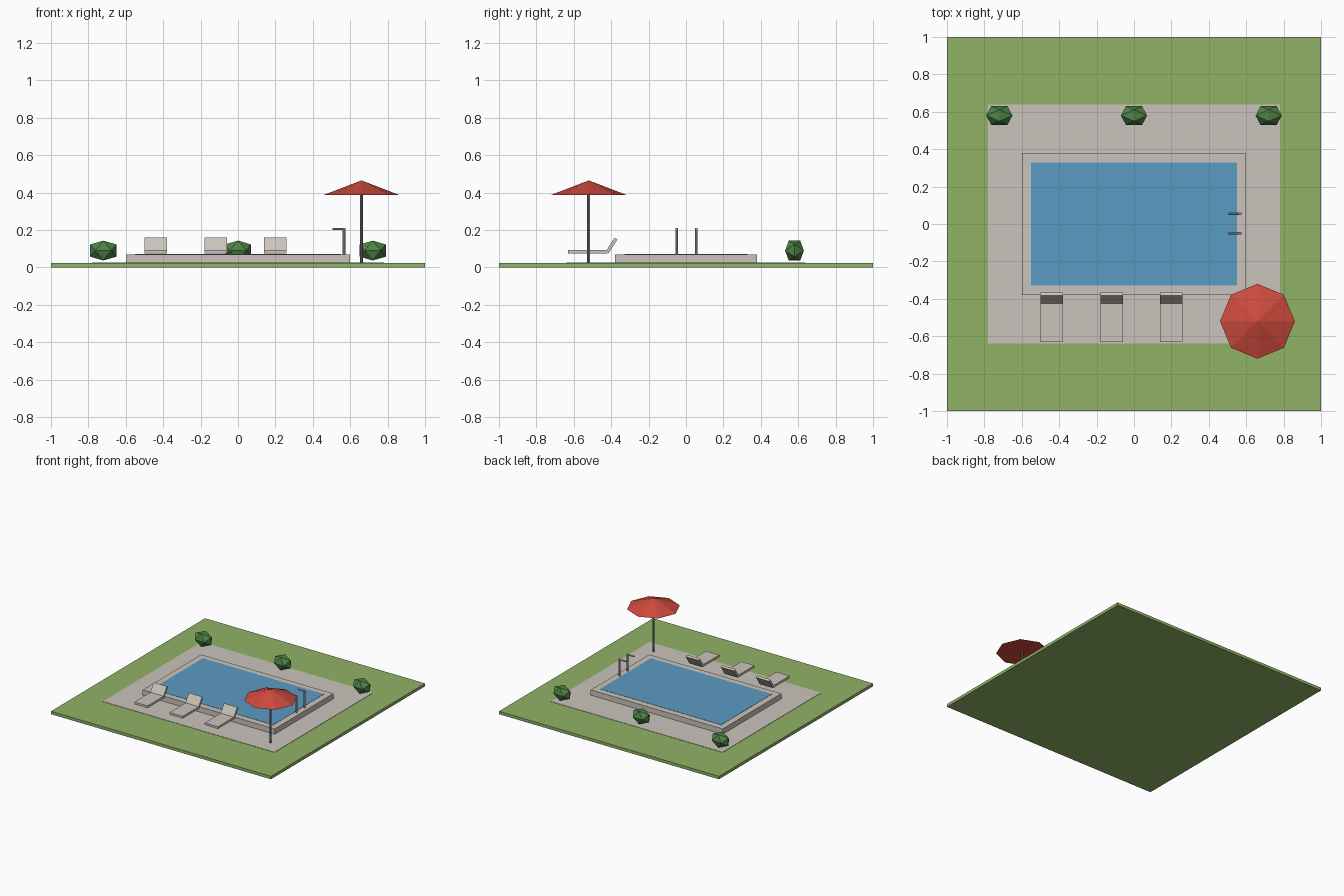
import bpy, bmesh, math
from mathutils import Matrix, Vector

if "Cube" in bpy.data.objects:
    bpy.data.objects.remove(bpy.data.objects["Cube"])


def material(name, r, g, b):
    """Flat colour given as sRGB 0-255, stored as linear."""
    lin = [(c / 255 / 12.92) if c < 11 else ((c / 255 + 0.055) / 1.055) ** 2.4 for c in (r, g, b)]
    m = bpy.data.materials.new(name)
    m.diffuse_color = (*lin, 1)
    m.use_nodes = True
    m.node_tree.nodes["Principled BSDF"].inputs["Base Color"].default_value = m.diffuse_color
    return m


GRASS = material("grass_green", 144, 178, 102)
STONE = material("pale_stone", 203, 196, 188)
WATER = material("water_blue", 91, 155, 196)
CANVAS = material("canvas_red", 206, 74, 62)
LEAF = material("leaf_green", 78, 130, 70)
POLE = material("pole_grey", 138, 130, 128)
METAL = material("rail_metal", 190, 182, 177)


def finish(bm, name, mat):
    bmesh.ops.recalc_face_normals(bm, faces=bm.faces)
    mesh = bpy.data.meshes.new(name)
    bm.to_mesh(mesh)
    bm.free()
    mesh.materials.append(mat)
    ob = bpy.data.objects.new(name, mesh)
    bpy.context.collection.objects.link(ob)
    return ob


def box(name, mat, center, size, tilt=0):
    bm = bmesh.new()
    m = Matrix.Translation(center) @ Matrix.Rotation(tilt, 4, 'X') @ Matrix.Diagonal((*size, 1))
    bmesh.ops.create_cube(bm, size=1, matrix=m)
    return finish(bm, name, mat)


def rod(name, mat, start, end, r1, r2, sides):
    """Capped cylinder or cone between two points."""
    a, b = Vector(start), Vector(end)
    d = b - a
    m = Matrix.Translation((a + b) / 2) @ d.to_track_quat('Z', 'Y').to_matrix().to_4x4()
    bm = bmesh.new()
    bmesh.ops.create_cone(bm, cap_ends=True, segments=sides, radius1=r1, radius2=r2,
                          depth=d.length, matrix=m)
    bmesh.ops.remove_doubles(bm, verts=bm.verts, dist=1e-5)
    return finish(bm, name, mat)


# Lawn and paved terrace
box("lawn", GRASS, (0, 0, 0.012), (2, 2, 0.024))
box("terrace", STONE, (0, 0, 0.024), (1.56, 1.28, 0.005))

# Raised pool with a thin sheet of water
box("pool_surround", STONE, (0, 0, 0.046), (1.2, 0.76, 0.048))
box("water", WATER, (0, 0, 0.070), (1.1, 0.66, 0.004))

# Pool handrails
for i, y in enumerate((-0.05, 0.055)):
    rod(f"rail_post_{i}", METAL, (0.567, y, 0.06), (0.567, y, 0.21), 0.007, 0.007, 8)
    rod(f"rail_arm_{i}", METAL, (0.505, y, 0.205), (0.574, y, 0.205), 0.006, 0.006, 8)

# Loungers with tilted backrests
for i, x in enumerate((-0.44, -0.12, 0.20)):
    box(f"lounger_seat_{i}", STONE, (x, -0.526, 0.084), (0.12, 0.212, 0.018))
    box(f"lounger_back_{i}", STONE, (x, -0.398, 0.117), (0.12, 0.088, 0.018), math.radians(57))

# Parasol
rod("parasol_pole", POLE, (0.66, -0.52, 0.022), (0.66, -0.52, 0.40), 0.008, 0.008, 8)
rod("parasol_canopy", CANVAS, (0.66, -0.52, 0.388), (0.66, -0.52, 0.465), 0.2, 0, 8)

# Twenty-sided bushes
PHI = (1 + math.sqrt(5)) / 2
for i, x in enumerate((-0.72, 0, 0.72)):
    bm = bmesh.new()
    for s in (-1, 1):
        for t in (-PHI, PHI):
            for p in ((t, 0, s), (s, t, 0), (0, s, t)):
                bm.verts.new((x + p[0] * 0.07 / PHI, 0.58 + p[1] * 0.05 / PHI,
                              0.09 + p[2] * 0.053 / PHI))
    bmesh.ops.convex_hull(bm, input=bm.verts)
    finish(bm, f"bush_{i}", LEAF)
